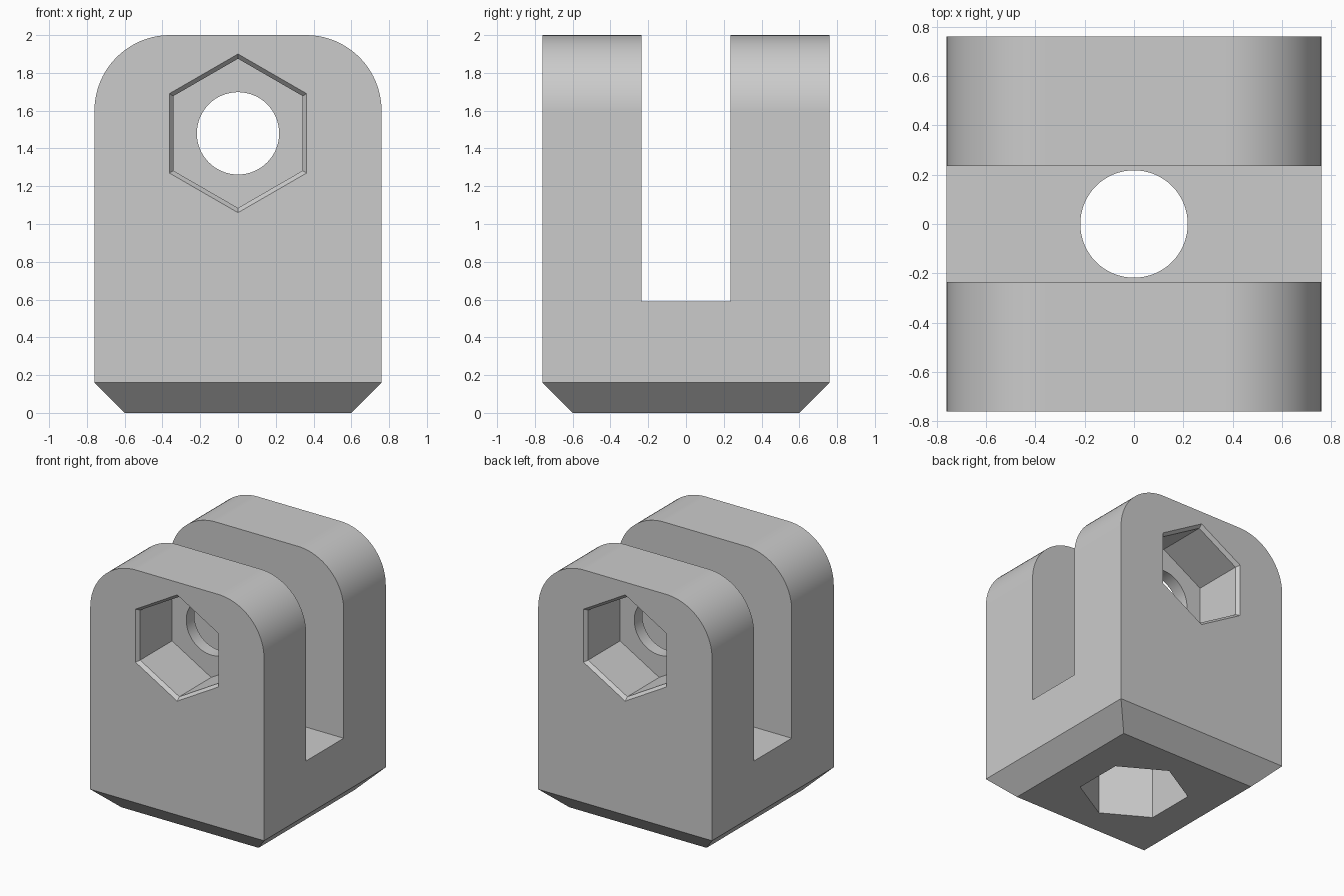
import bpy, bmesh
from math import cos, sin, pi, radians
from mathutils import Matrix

cube = bpy.data.objects.get("Cube")
if cube:
    bpy.data.objects.remove(cube, do_unlink=True)

HALF, TOP = 0.76, 2.0
SLOT_HALF, SLOT_FLOOR = 0.235, 0.59
PIN_Z, HOLE_R, HEX_R = 1.48, 0.218, 0.395

grey = bpy.data.materials.new("plain grey")
grey.use_nodes = True
grey.diffuse_color = (0.6, 0.6, 0.6, 1)
grey.node_tree.nodes["Principled BSDF"].inputs["Base Color"].default_value = (0.6, 0.6, 0.6, 1)


def add_object(name, bm):
    bmesh.ops.recalc_face_normals(bm, faces=bm.faces)
    mesh = bpy.data.meshes.new(name)
    bm.to_mesh(mesh)
    bm.free()
    mesh.materials.append(grey)
    obj = bpy.data.objects.new(name, mesh)
    bpy.context.collection.objects.link(obj)
    return obj


def box(name, size, centre):
    bm = bmesh.new()
    bmesh.ops.create_cube(bm, size=1)
    bmesh.ops.scale(bm, vec=size, verts=bm.verts)
    bmesh.ops.translate(bm, vec=centre, verts=bm.verts)
    return bm


def prism(name, sides, rings, matrix):
    """Closed solid through (depth, radius) rings along local z."""
    bm = bmesh.new()
    loops = []
    for depth, r in rings:
        angles = [pi / 2 + 2 * pi * i / sides for i in range(sides)]
        loops.append([bm.verts.new((r * cos(a), r * sin(a), depth)) for a in angles])
    for low, high in zip(loops, loops[1:]):
        for i in range(sides):
            j = (i + 1) % sides
            bm.faces.new((low[i], low[j], high[j], high[i]))
    bm.faces.new(loops[0])
    bm.faces.new(loops[-1])
    bm.transform(matrix)
    return add_object(name, bm)


# Block with rounded shoulders and a chamfered foot
bm = box("body", (2 * HALF, 2 * HALF, TOP), (0, 0, TOP / 2))
foot = [e for e in bm.edges if all(v.co.z < 0.01 for v in e.verts)]
bmesh.ops.bevel(bm, geom=foot, offset=0.16, segments=1, affect='EDGES')
shoulders = [e for e in bm.edges if all(v.co.z > TOP - 0.01 for v in e.verts)
             and abs(e.verts[0].co.x - e.verts[1].co.x) < 0.01]
bmesh.ops.bevel(bm, geom=shoulders, offset=0.4, segments=20, profile=0.5, affect='EDGES')
body = add_object("clevis_body", bm)

# Slot between the two legs
slot_height = TOP + 0.2 - SLOT_FLOOR
slot = add_object("slot_cutter", box("slot", (2, 2 * SLOT_HALF, slot_height),
                                     (0, 0, SLOT_FLOOR + slot_height / 2)))

# Pin hole through both legs, and bolt hole through the floor
to_back = Matrix.Translation((0, -HALF, PIN_Z)) @ Matrix.Rotation(-pi / 2, 4, 'X')
to_front = Matrix.Translation((0, HALF, PIN_Z)) @ Matrix.Rotation(pi / 2, 4, 'X')
pin = prism("pin_hole_cutter", 64, [(-0.1, HOLE_R), (2 * HALF + 0.1, HOLE_R)], to_back)
bolt = prism("bolt_hole_cutter", 64, [(-0.1, HOLE_R), (0.8, HOLE_R)], Matrix())

# Hexagonal nut pockets: flared on the legs, plain underneath
flared = [(-0.1, 0.42), (0, 0.42), (0.027, HEX_R), (0.425, HEX_R)]
cutters = [slot, pin, bolt,
           prism("front_pocket_cutter", 6, flared, to_back),
           prism("back_pocket_cutter", 6, flared, to_front),
           prism("bottom_pocket_cutter", 6, [(-0.1, HEX_R), (0.46, HEX_R)], Matrix())]

for cutter in cutters:
    mod = body.modifiers.new(cutter.name, 'BOOLEAN')
    mod.operation = 'DIFFERENCE'
    mod.solver = 'EXACT'
    mod.object = cutter

# Bake the cuts and remove the cutters
bpy.context.view_layer.update()
baked = bpy.data.meshes.new_from_object(body.evaluated_get(bpy.context.evaluated_depsgraph_get()))
body.modifiers.clear()
body.data = baked
body.data.name = "clevis_body"
for cutter in cutters:
    bpy.data.objects.remove(cutter, do_unlink=True)

# Smooth the curves, keep the edges crisp
bpy.ops.object.select_all(action='DESELECT')
body.select_set(True)
bpy.context.view_layer.objects.active = body
bpy.ops.object.shade_smooth_by_angle(angle=radians(25))
weighted = body.modifiers.new("flat faces", 'WEIGHTED_NORMAL')
weighted.keep_sharp = True
